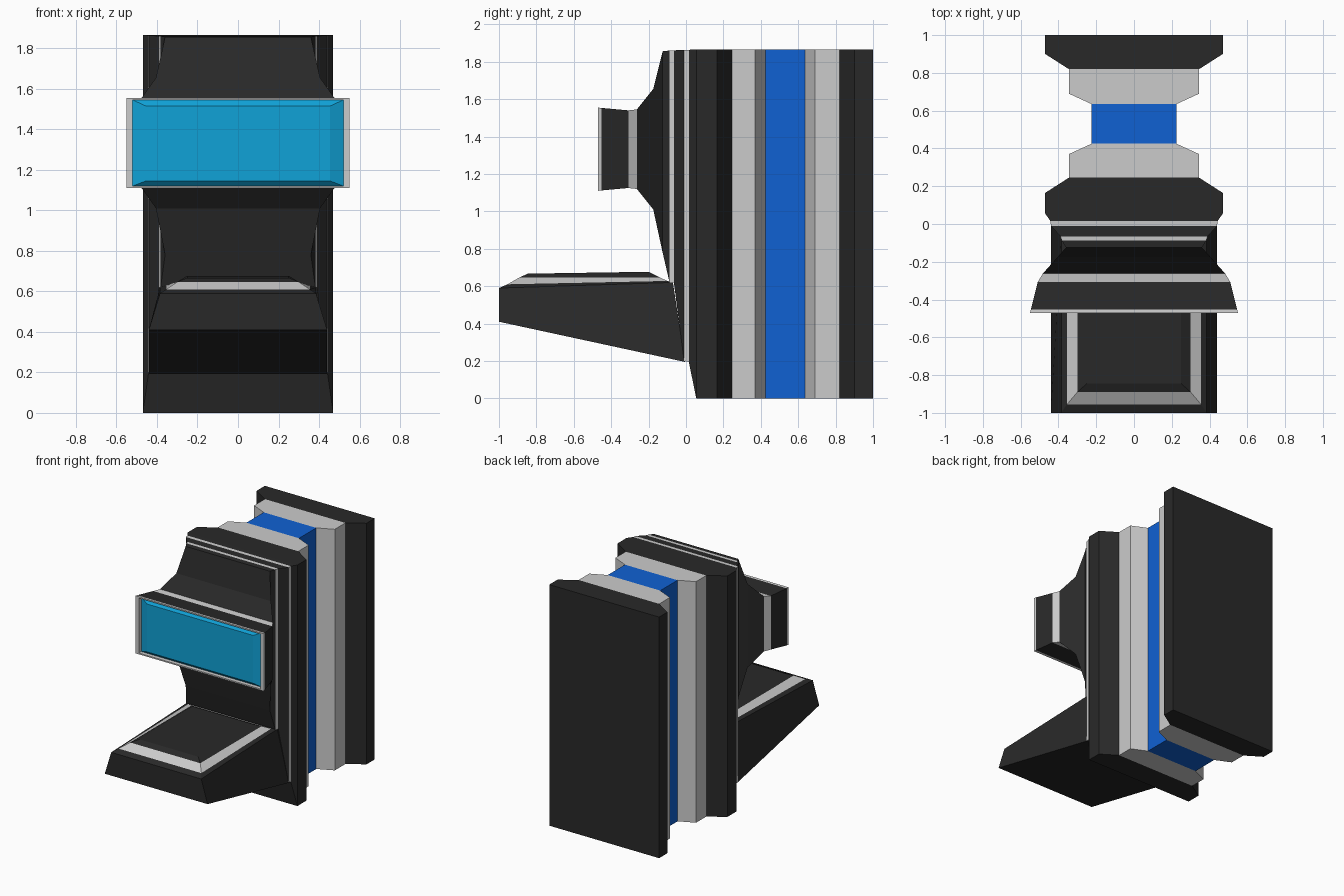
import bpy

if "Cube" in bpy.data.objects:
    bpy.data.objects.remove(bpy.data.objects["Cube"])

COLORS = {"black": (0.022, 0.022, 0.022, 1), "blue": (0.005, 0.12, 0.65, 1),
          "cyan": (0.005, 0.36, 0.68, 1)}
mats = {}
for key, col in COLORS.items():
    mats[key] = bpy.data.materials.new(key)
    mats[key].diffuse_color = col


def skin(name, rings, color=None, first=False, last=False):
    """Join four-sided rings into a flat-faced shell, optionally capping the ends."""
    verts = [p for r in rings for p in r]
    faces = []
    for i in range(len(rings) - 1):
        a, b = 4 * i, 4 * i + 4
        for j in range(4):
            k = (j + 1) % 4
            faces.append((a + j, b + j, b + k, a + k))
    if first:
        faces.append((0, 1, 2, 3))
    if last:
        n = len(verts)
        faces.append((n - 1, n - 2, n - 3, n - 4))
    me = bpy.data.meshes.new(name)
    me.from_pydata(verts, [], faces)
    if color:
        me.materials.append(mats[color])
    ob = bpy.data.objects.new(name, me)
    bpy.context.collection.objects.link(ob)
    return ob


def upright(y, w, lo=0.0, hi=1.865):
    """Rectangle facing front: depth, half width, bottom, top."""
    return [(-w, y, lo), (w, y, lo), (w, y, hi), (-w, y, hi)]


def level(w, yf, zf, yb, zb):
    """Rectangle facing up: half width, front edge, back edge."""
    return [(-w, yf, zf), (w, yf, zf), (w, yb, zb), (-w, yb, zb)]


def loft(name, stations, color=None, **caps):
    return skin(name, [upright(*s) for s in stations], color, **caps)


# Screen and its rim
glass_edge = (-0.44, 0.52, 1.12, 1.545)
rim_back = (-0.452, 0.546, 1.112, 1.553)
loft("screen", [(-0.465, 0.455, 1.145, 1.515), glass_edge], "cyan", first=True)
loft("screen_rim", [glass_edge, (-0.47, 0.52, 1.12, 1.545),
                    (-0.47, 0.55, 1.11, 1.555), rim_back])

# Screen housing, band and neck
band_front = (-0.308, 0.51, 1.125, 1.54)
band_back = (-0.263, 0.483, 1.12, 1.545)
trim_front = (-0.088, 0.382, 0.62, 1.86)
trim_back = (-0.065, 0.39, 0.62, 1.861)
loft("screen_housing", [rim_back, band_front], "black")
loft("screen_band", [band_front, band_back])
loft("neck", [band_back, (-0.175, 0.405, 1.01, 1.655),
              (-0.125, 0.36, 0.78, 1.856), trim_front], "black")
loft("neck_trim", [trim_front, trim_back])

# Front body with its thin trim line
line_front = (-0.01, 0.44, 0.2, 1.863)
line_back = (0.015, 0.442, 0.195, 1.864)
loft("body_front", [trim_back, line_front], "black")
loft("body_trim", [line_front, line_back])
loft("front_slab", [line_back, (0.055, 0.47), (0.165, 0.47), (0.245, 0.345)], "black")

# Stepped middle layers, full height
loft("front_spacer", [(0.245, 0.345), (0.37, 0.345), (0.425, 0.225)])
loft("blue_core", [(0.425, 0.225), (0.635, 0.225)], "blue")
loft("rear_spacer", [(0.635, 0.225), (0.69, 0.345), (0.82, 0.345)])
loft("back_slab", [(0.82, 0.345), (0.90, 0.47), (1.0, 0.47)], "black", last=True)

# The full-height layers need flat tops and bottoms: the lofts supply them,
# as every ring side is skinned along the depth.

# Control desk: base, light frame, raised pad
base_low = level(0.44, -1.0, 0.41, -0.005, 0.195)
base_top = level(0.385, -1.0, 0.59, -0.07, 0.62)
frame_out = level(0.355, -0.955, 0.61, -0.10, 0.628)
frame_in = level(0.30, -0.89, 0.647, -0.14, 0.647)
pad_top = level(0.25, -0.845, 0.667, -0.20, 0.677)
skin("desk_base", [frame_out, base_top, base_low], "black", last=True)
skin("desk_frame", [frame_in, frame_out])
skin("desk_pad", [pad_top, frame_in], "black", first=True)

for m in bpy.data.materials:
    if m.users and not m.is_grease_pencil:
        m.use_nodes = True
        m.node_tree.nodes["Principled BSDF"].inputs["Base Color"].default_value = m.diffuse_color
